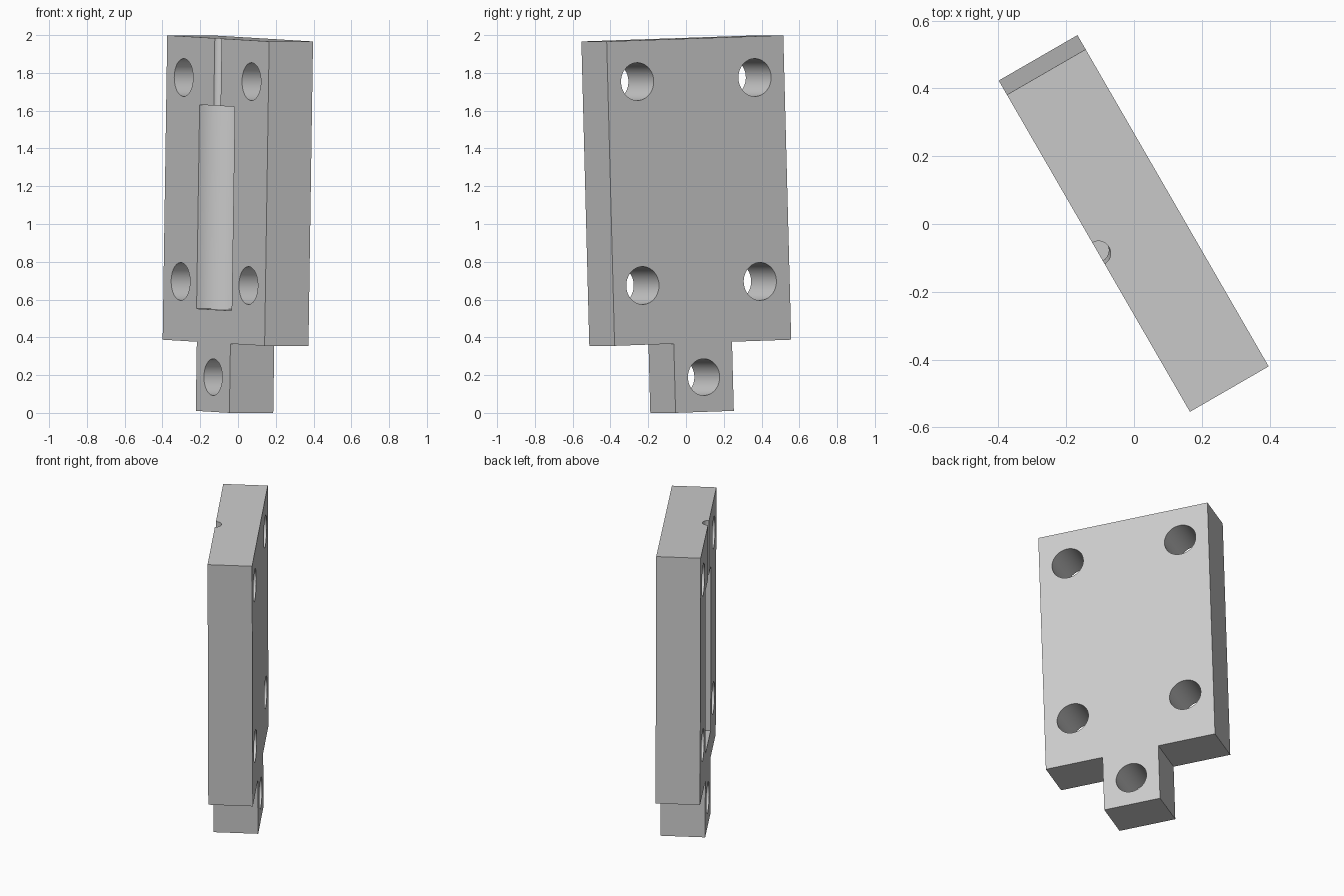
import bpy, bmesh, math
from mathutils import Matrix, Euler

cube = bpy.data.objects.get("Cube")
if cube:
    bpy.data.objects.remove(cube, do_unlink=True)

HALF_THICK = 0.134
TOP, SHOULDER = 1.978, 0.366
HALF_WIDTH, TAB_HALF = 0.54, 0.178

# Single grey finish
grey = bpy.data.materials.new("plain_grey")
grey.use_nodes = True
colour = (0.6, 0.6, 0.6, 1)
grey.diffuse_color = colour
grey.node_tree.nodes["Principled BSDF"].inputs["Base Color"].default_value = colour


def make_object(name, bm):
    mesh = bpy.data.meshes.new(name)
    bmesh.ops.recalc_face_normals(bm, faces=bm.faces)
    bm.to_mesh(mesh)
    bm.free()
    obj = bpy.data.objects.new(name, mesh)
    bpy.context.collection.objects.link(obj)
    mesh.materials.append(grey)
    return obj


# Plate with a narrow tab below, extruded from a mirrored half outline
half = [(TAB_HALF, 0), (TAB_HALF, SHOULDER), (HALF_WIDTH, SHOULDER), (HALF_WIDTH, TOP)]
outline = half + [(-x, z) for x, z in reversed(half)]
bm = bmesh.new()
face = bm.faces.new([bm.verts.new((x, -HALF_THICK, z)) for x, z in outline])
extruded = bmesh.ops.extrude_face_region(bm, geom=[face])
bmesh.ops.translate(bm, vec=(0, 2 * HALF_THICK, 0),
                    verts=[v for v in extruded["geom"] if isinstance(v, bmesh.types.BMVert)])
plate = make_object("mounting_plate", bm)


def cut_cylinder(radius, length, centre, through=False):
    """Subtract a cylinder that runs along the plate or through it."""
    bm = bmesh.new()
    bmesh.ops.create_cone(bm, cap_ends=True, segments=64, radius1=radius,
                          radius2=radius, depth=length)
    if through:
        bmesh.ops.rotate(bm, verts=bm.verts, matrix=Matrix.Rotation(math.pi / 2, 3, "X"))
    bmesh.ops.translate(bm, verts=bm.verts, vec=centre)
    cutter = make_object("cutter", bm)
    cutter.hide_render = True
    mod = plate.modifiers.new("cut", "BOOLEAN")
    mod.operation, mod.solver, mod.object = "DIFFERENCE", "EXACT", cutter
    bpy.context.view_layer.objects.active = plate
    bpy.ops.object.modifier_apply(modifier=mod.name)
    bpy.data.objects.remove(cutter, do_unlink=True)


# Four corner holes and the tab hole
for side in (-1, 1):
    for z in (0.68, 1.76):
        cut_cylinder(0.1, 1, (side * 0.359, 0, z), through=True)
cut_cylinder(0.097, 1, (0, 0, 0.184), through=True)

# Half-round pocket and the thin groove leading from it to the top edge
cut_cylinder(0.186, 1.08, (0, -HALF_THICK, 1.081))
cut_cylinder(0.036, 0.8, (0, -HALF_THICK, 1.9))

# Smooth the bores, keep the edges sharp
bpy.ops.object.select_all(action="DESELECT")
plate.select_set(True)
bpy.context.view_layer.objects.active = plate
bpy.ops.object.shade_smooth_by_angle(angle=math.radians(30))

# Lean and turn the finished plate
plate.rotation_euler = Euler((0, math.radians(1.72), math.radians(-60)))
plate.location = (-0.0185, 0.032, 0.0055)
